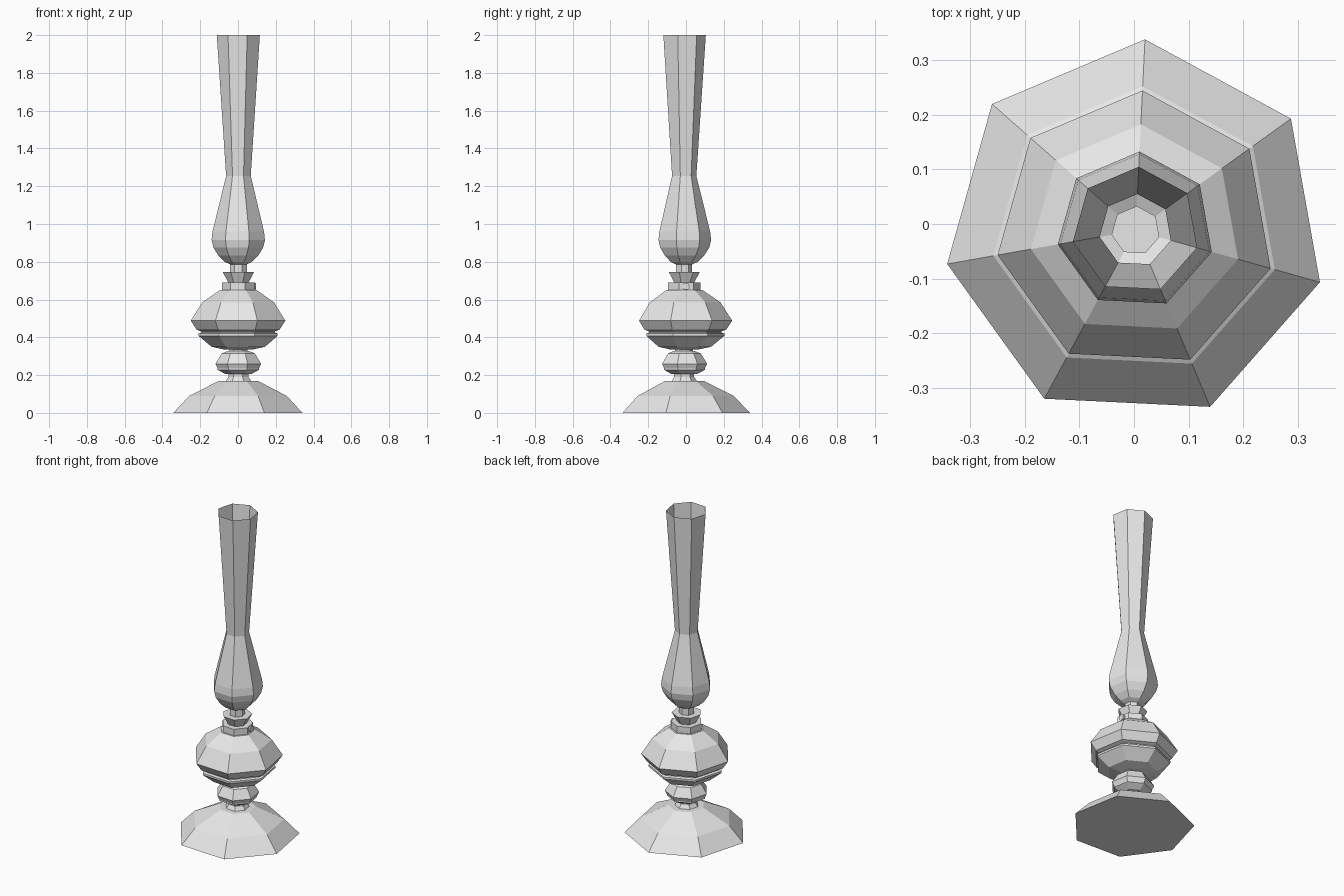
import bpy, bmesh, math
from mathutils import Matrix

cube = bpy.data.objects.get("Cube")
if cube:
    bpy.data.objects.remove(cube, do_unlink=True)

SIDES = 7
PHASE = math.radians(87.2)
CX, CY = 0.003, -0.012

grey = bpy.data.materials.new("plain grey")
grey.use_nodes = True
grey.diffuse_color = (0.8, 0.8, 0.8, 1)
grey.node_tree.nodes["Principled BSDF"].inputs["Base Color"].default_value = (0.8, 0.8, 0.8, 1)


def finish(name, bm):
    mesh = bpy.data.meshes.new(name)
    bm.to_mesh(mesh)
    bm.free()
    mesh.materials.append(grey)
    obj = bpy.data.objects.new(name, mesh)
    bpy.context.collection.objects.link(obj)
    return obj


def turned(name, profile, cap_top=True):
    """Seven-sided turned part from (radius, height) pairs, bottom to top."""
    bm = bmesh.new()
    rings = []
    for r, z in profile:
        angles = [PHASE + math.tau * i / SIDES for i in range(SIDES)]
        rings.append([bm.verts.new((CX + r * math.cos(a), CY + r * math.sin(a), z))
                      for a in angles])
    for low, high in zip(rings, rings[1:]):
        for i in range(SIDES):
            j = (i + 1) % SIDES
            bm.faces.new((low[i], low[j], high[j], high[i]))
    bm.faces.new(rings[0][::-1])
    if cap_top:
        bm.faces.new(rings[-1])
    return finish(name, bm)


# Flared foot and its neck
turned("foot", [(0.351, 0), (0.265, 0.09), (0.105, 0.17)])
turned("foot_neck", [(0.072, 0.165), (0.055, 0.19), (0.055, 0.215)])

# Small lower knop
turned("lower_knop", [(0.07, 0.205), (0.112, 0.228), (0.112, 0.235), (0.124, 0.26),
                      (0.09, 0.315), (0.055, 0.328)])
turned("lower_neck", [(0.05, 0.32), (0.05, 0.345)])

# Large body with a groove under its widest edge
turned("body", [(0.075, 0.335), (0.145, 0.35), (0.215, 0.408), (0.215, 0.42),
                (0.2, 0.425), (0.2, 0.432), (0.225, 0.44), (0.257, 0.488),
                (0.195, 0.585), (0.1, 0.65)])

# Collar, flared ring and thin neck
turned("collar", [(0.09, 0.645), (0.09, 0.69)])
turned("flared_ring", [(0.052, 0.685), (0.085, 0.745)])
turned("thin_neck", [(0.045, 0.74), (0.045, 0.79)])

# Hollow upper stem, open at the top
turned("hollow_stem", [(0.042, 0.785), (0.075, 0.8), (0.108, 0.832), (0.135, 0.875),
                       (0.145, 0.915), (0.14, 0.96), (0.067, 1.255), (0.117, 2.0)],
       cap_top=False)

# Small round stud on the left of the collar
bm = bmesh.new()
place = Matrix.Translation((0.077, 0, 0.67)) @ Matrix.Rotation(math.pi / 2, 4, 'Y')
bmesh.ops.create_cone(bm, cap_ends=True, segments=10, radius1=0.019, radius2=0.019,
                      depth=0.034, matrix=place)
finish("collar_stud", bm)
